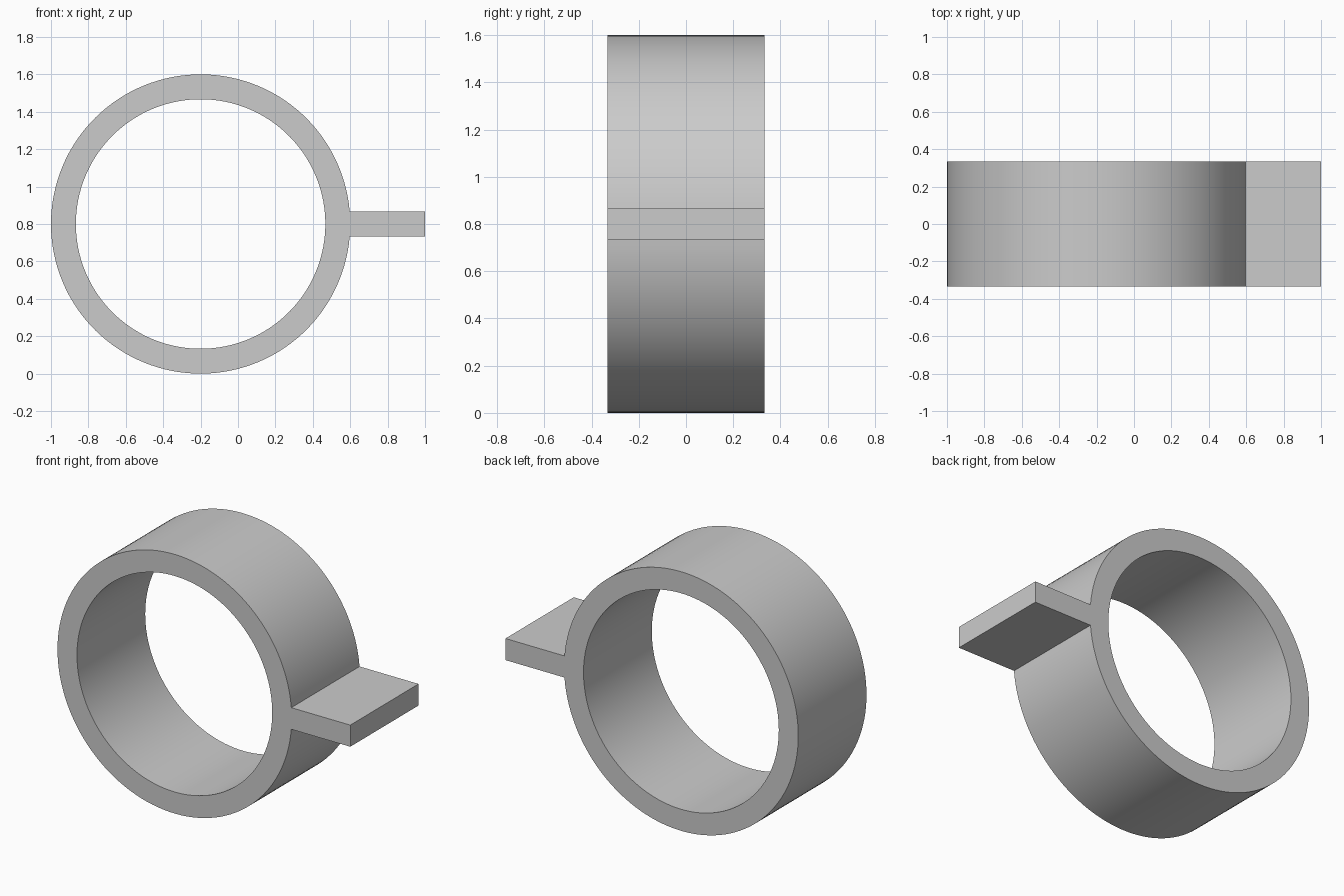
import bpy
import bmesh
from math import asin, cos, sin, pi, radians

cube = bpy.data.objects.get("Cube")
if cube:
    bpy.data.objects.remove(cube)

CENTRE_X, CENTRE_Z = -0.2, 0.8
OUTER, INNER = 0.8, 0.667
HALF_DEPTH, HALF_TAB = 0.333, 0.0667
TAB_END = 1.0
TAB_STEPS, RING_STEPS = 4, 124

grey = bpy.data.materials.new("light_grey")
grey.use_nodes = True
colour = (0.6, 0.6, 0.6, 1)
grey.diffuse_color = colour
grey.node_tree.nodes["Principled BSDF"].inputs["Base Color"].default_value = colour

# Angles start with the short arc covered by the tab, then go round the ring
join = asin(HALF_TAB / OUTER)
angles = [-join + 2 * join * i / TAB_STEPS for i in range(TAB_STEPS)]
angles += [join + (2 * pi - 2 * join) * i / RING_STEPS for i in range(RING_STEPS)]

bm = bmesh.new()


def circle(radius):
    return [bm.verts.new((CENTRE_X + radius * cos(a), -HALF_DEPTH,
                          CENTRE_Z + radius * sin(a))) for a in angles]


# Flat ring profile
outer, inner = circle(OUTER), circle(INNER)
count = len(angles)
for i in range(count):
    j = (i + 1) % count
    bm.faces.new((inner[i], outer[i], outer[j], inner[j]))

# Flat tab profile, joined to the ring
low = bm.verts.new((TAB_END, -HALF_DEPTH, CENTRE_Z - HALF_TAB))
high = bm.verts.new((TAB_END, -HALF_DEPTH, CENTRE_Z + HALF_TAB))
bm.faces.new([low, high] + outer[TAB_STEPS::-1])

# Extrude the whole profile into one solid
result = bmesh.ops.extrude_face_region(bm, geom=bm.faces[:], use_keep_orig=True)
moved = [v for v in result["geom"] if isinstance(v, bmesh.types.BMVert)]
bmesh.ops.translate(bm, verts=moved, vec=(0, 2 * HALF_DEPTH, 0))
bmesh.ops.recalc_face_normals(bm, faces=bm.faces[:])

mesh = bpy.data.meshes.new("ring_with_tab")
bm.to_mesh(mesh)
bm.free()
mesh.materials.append(grey)
ring = bpy.data.objects.new("ring_with_tab", mesh)
bpy.context.collection.objects.link(ring)

# Smooth curved walls with crisp rims
bpy.ops.object.select_all(action="DESELECT")
ring.select_set(True)
bpy.context.view_layer.objects.active = ring
bpy.ops.object.shade_smooth_by_angle(angle=radians(30))
